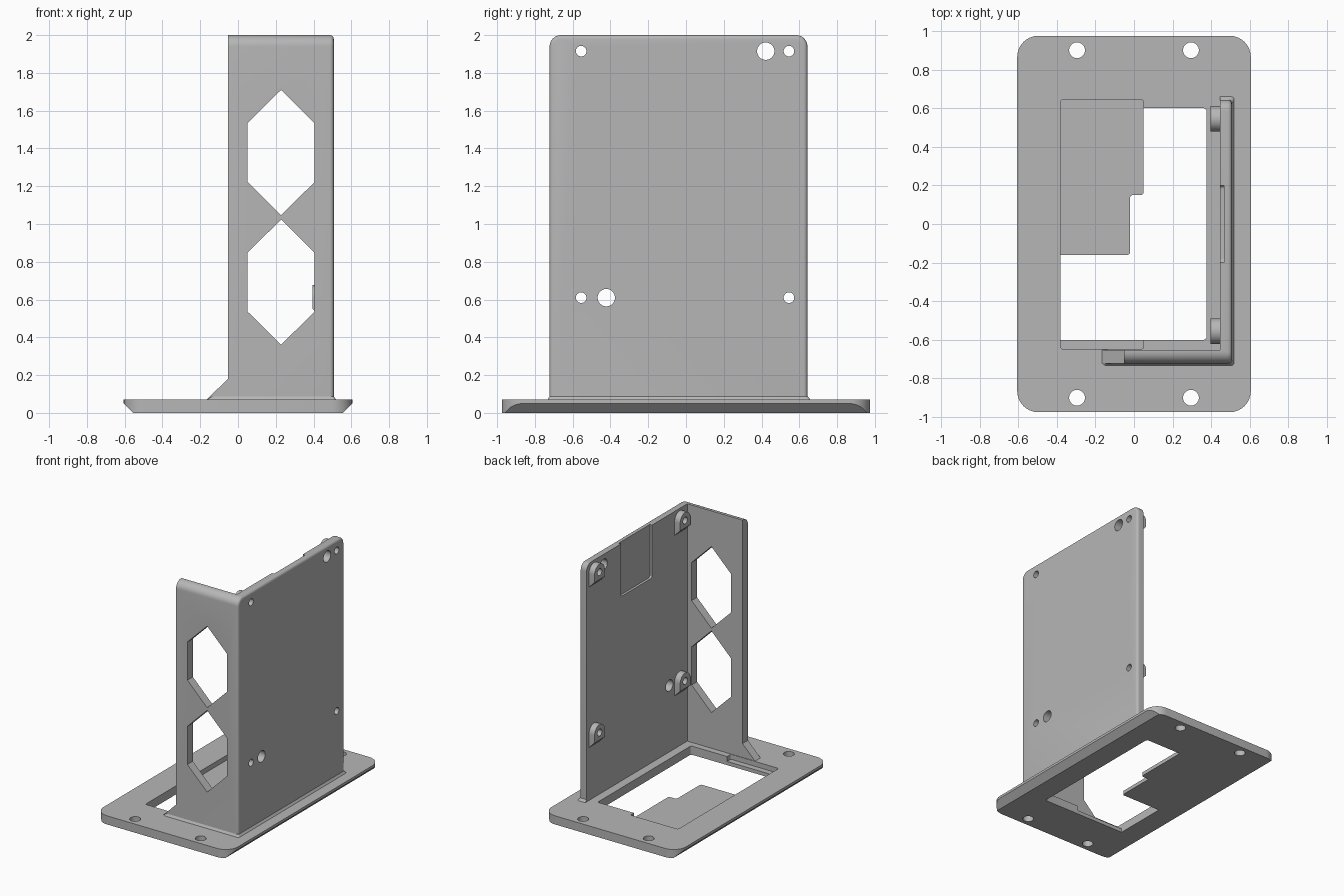
import bpy, bmesh
from math import sin, cos, pi, radians
from mathutils import Vector

if "Cube" in bpy.data.objects:
    bpy.data.objects.remove(bpy.data.objects["Cube"])

grey = bpy.data.materials.new("plain grey")
grey.use_nodes = True
colour = (0.47, 0.47, 0.47, 1)
grey.diffuse_color = colour
grey.node_tree.nodes["Principled BSDF"].inputs["Base Color"].default_value = colour


def rounded(corners, steps=8):
    """Outline from (x, y, radius) right-angle corners."""
    out = []
    for i, (x, y, r) in enumerate(corners):
        p = Vector((x, y))
        if r == 0:
            out.append((x, y))
            continue
        u = (Vector(corners[i - 1][:2]) - p).normalized()
        v = (Vector(corners[(i + 1) % len(corners)][:2]) - p).normalized()
        c = p + r * (u + v)
        for k in range(steps + 1):
            a = k / steps * pi / 2
            out.append(tuple(c - r * (v * cos(a) + u * sin(a))))
    return out


def rect(x0, x1, y0, y1, r=0):
    return rounded([(x0, y0, r), (x1, y0, r), (x1, y1, r), (x0, y1, r)])


def circle(x, y, r, n=32):
    return [(x + r * cos(2 * pi * k / n), y + r * sin(2 * pi * k / n)) for k in range(n)]


def prism(name, outline, axis, a, b):
    """Extrude an outline along an axis from a to b."""
    place = {"X": lambda p, t: (t, p[0], p[1]),
             "Y": lambda p, t: (p[0], t, p[1]),
             "Z": lambda p, t: (p[0], p[1], t)}[axis]
    bm = bmesh.new()
    low = [bm.verts.new(place(p, a)) for p in outline]
    high = [bm.verts.new(place(p, b)) for p in outline]
    bm.faces.new(low)
    bm.faces.new(high)
    n = len(outline)
    for i in range(n):
        j = (i + 1) % n
        bm.faces.new((low[i], low[j], high[j], high[i]))
    bmesh.ops.recalc_face_normals(bm, faces=bm.faces)
    mesh = bpy.data.meshes.new(name)
    bm.to_mesh(mesh)
    bm.free()
    mesh.materials.append(grey)
    ob = bpy.data.objects.new(name, mesh)
    bpy.context.collection.objects.link(ob)
    return ob


def select(ob):
    bpy.ops.object.select_all(action="DESELECT")
    ob.select_set(True)
    bpy.context.view_layer.objects.active = ob


def cut(ob, outline, axis, a, b, operation="DIFFERENCE"):
    """Apply a boolean with a temporary prism."""
    tool = prism("cutter", outline, axis, a, b)
    mod = ob.modifiers.new("cut", "BOOLEAN")
    mod.operation, mod.solver, mod.object = operation, "EXACT", tool
    select(ob)
    bpy.ops.object.modifier_apply(modifier=mod.name)
    bpy.data.objects.remove(tool)


parts = []

# Base plate with undercut long sides
TOP = 0.07
base = prism("base_plate", rect(-0.605, 0.605, -0.975, 0.975, 0.11), "Z", 0, TOP)
side = [(-0.555, 0), (0.555, 0), (0.605, 0.05), (0.605, 0.1), (-0.605, 0.1), (-0.605, 0.05)]
side = [(x * 1.0001, z - 0.0001) for x, z in side]
cut(base, side, "Y", -1.2, 1.2, "INTERSECT")
# Recess, stepped opening and mounting holes
cut(base, rect(-0.38, 0.05, -0.648, 0.645, 0.015), "Z", 0.03, 0.2)
opening = rounded([(0.375, -0.6, 0.015), (0.375, 0.6, 0.015), (0.05, 0.6, 0),
                   (0.05, 0.15, 0.015), (-0.02, 0.15, 0.015), (-0.02, -0.16, 0.015),
                   (-0.38, -0.16, 0), (-0.38, -0.6, 0)])
cut(base, opening, "Z", -0.1, 0.2)
for x in (-0.295, 0.295):
    for y in (-0.9, 0.9):
        cut(base, circle(x, y, 0.041), "Z", -0.1, 0.2)
parts.append(base)

# Upright bracket: side wall and front wall, hollowed from one rounded block
bracket = prism("upright_bracket", rounded([(-0.722, 0.06, 0), (0.643, 0.06, 0),
                                            (0.643, 2, 0.06), (-0.722, 2, 0.06)]),
                "X", -0.052, 0.507)
bm = bmesh.new()
bm.from_mesh(bracket.data)
rim = [e for e in bm.edges if all(v.co.x > 0.5 for v in e.verts)
       and any(v.co.z > 0.1 for v in e.verts)]
bmesh.ops.bevel(bm, geom=rim, offset=0.02, segments=4, profile=0.5, affect="EDGES")
bm.to_mesh(bracket.data)
bm.free()
inside = rect(-0.5, 0.445, -0.652, 1)
cut(bracket, inside, "Z", -0.5, 2.5)

# Two tall hexagon windows in the front wall
for zc in (0.692, 1.378):
    hexagon = [(0.228 + sx * 0.178, zc + sz * 0.155) for sx, sz in
               ((-1, -1), (0, -2.14), (1, -1), (1, 1), (0, 2.14), (-1, 1))]
    cut(bracket, hexagon, "Y", -1, -0.5)

# Shallow pocket at the top of the side wall
cut(bracket, rect(-0.2, 0.2, 1.57, 2.2, 0.02), "X", 0.3, 0.465)

# Screw holes and larger access holes
screws = [(y, z) for y in (-0.555, 0.545) for z in (0.61, 1.915)]
for y, z in screws:
    cut(bracket, circle(y, z, 0.028), "X", 0.2, 0.8)
for y, z in ((-0.422, 0.61), (0.422, 1.915)):
    cut(bracket, circle(y, z, 0.046), "X", 0.2, 0.8)
parts.append(bracket)

# Arched screw bosses with sloped undersides
for number, (y, z) in enumerate(screws, 1):
    arch = [(y + 0.066 * cos(pi * k / 16), z + 0.066 * sin(pi * k / 16)) for k in range(17)]
    arch += [(y - 0.066, z - 0.115), (y + 0.066, z - 0.115)]
    boss = prism(f"screw_boss_{number}", arch, "X", 0.395, 0.45)
    for v in boss.data.vertices:
        if v.co.x < 0.4 and v.co.z < z - 0.1:
            v.co.z += 0.055
    cut(boss, circle(y, z, 0.028), "X", 0.2, 0.8)
    parts.append(boss)

# Triangular gusset at the free edge of the front wall
gusset = prism("front_gusset", [(-0.165, 0.06), (-0.165, TOP), (-0.052, 0.183),
                                (-0.04, 0.183), (-0.04, 0.06)], "Y", -0.722, -0.652)
parts.append(gusset)

# Small flare where the bracket meets the base
flare = prism("base_flare", rect(-0.165, 0.522, -0.735, 0.663, 0.015), "Z", 0.066, 0.088)
for v in flare.data.vertices:
    if v.co.z > 0.08:
        v.co.x -= 0.015 if v.co.x > 0 else -0.02
        v.co.y -= 0.02 if v.co.y > 0 else -0.013
cut(flare, inside, "Z", -0.5, 2.5)
parts.append(flare)

for ob in parts:
    select(ob)
    bpy.ops.object.shade_smooth_by_angle(angle=radians(30))
